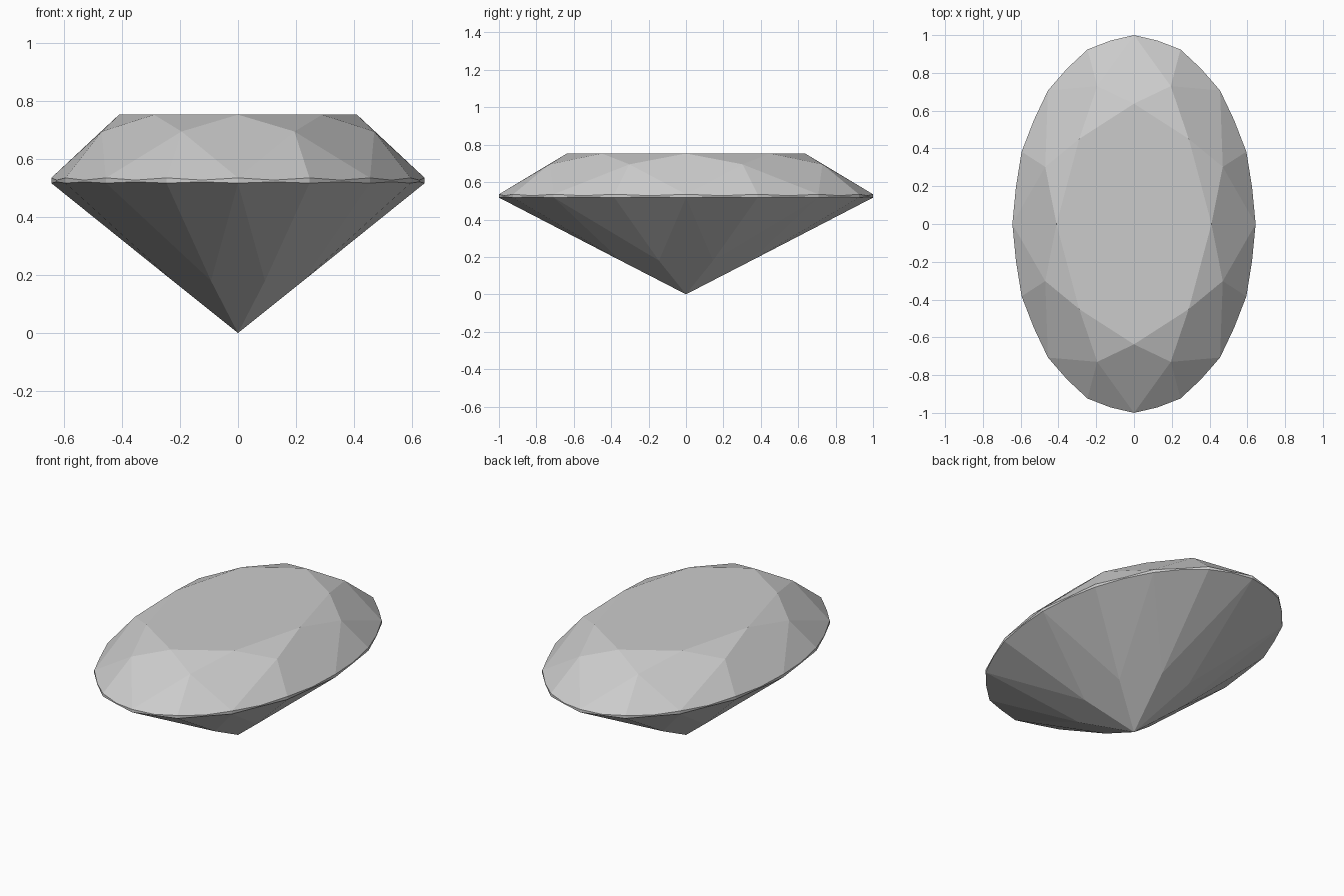
import bpy, bmesh
from math import cos, sin, pi

if "Cube" in bpy.data.objects:
    bpy.data.objects.remove(bpy.data.objects["Cube"])

RX, RY = 0.644, 1.0          # oval half-widths
bm = bmesh.new()


def ring(n, r, z, start=0.0):
    """Oval ring of n points; start is a fraction of one step."""
    pts = []
    for i in range(n):
        a = 2 * pi * (i + start) / n
        pts.append(bm.verts.new((RX * r * cos(a), RY * r * sin(a), z)))
    return pts


# Point rings from the table down to the bottom tip
table = ring(8, 0.637, 0.753)
crown = ring(8, 0.79, 0.695, 0.5)
g_top = ring(16, 1.0, 0.535)
g_top_mid = ring(16, 0.99, 0.5275, 0.5)
g_low_mid = ring(16, 0.99, 0.5215, 0.5)
g_low = ring(16, 1.0, 0.517)
pav = ring(8, 0.378, 0.18, 0.5)
tip = bm.verts.new((0, 0, 0))

bm.faces.new(table)
for i in range(8):
    j, k, p = (i + 1) % 8, 2 * i, (i - 1) % 8
    m, n = k + 1, (k + 2) % 16
    # Crown: star, kite and two girdle facets
    bm.faces.new((table[i], crown[i], table[j]))
    bm.faces.new((table[i], crown[p], g_top[k], crown[i]))
    bm.faces.new((crown[i], g_top[k], g_top_mid[k], g_top[m]))
    bm.faces.new((crown[i], g_top[m], g_top_mid[m], g_top[n]))
    # Pavilion: long kite and two girdle facets
    bm.faces.new((tip, pav[i], g_low[k], pav[p]))
    bm.faces.new((pav[i], g_low[m], g_low_mid[k], g_low[k]))
    bm.faces.new((pav[i], g_low[n], g_low_mid[m], g_low[m]))

# Scalloped girdle band
for i in range(16):
    j = (i + 1) % 16
    bm.faces.new((g_top[i], g_low[i], g_low_mid[i], g_top_mid[i]))
    bm.faces.new((g_top_mid[i], g_low_mid[i], g_low[j], g_top[j]))

bmesh.ops.recalc_face_normals(bm, faces=bm.faces)
mesh = bpy.data.meshes.new("oval_gem")
bm.to_mesh(mesh)
bm.free()
gem = bpy.data.objects.new("oval_gem", mesh)
bpy.context.collection.objects.link(gem)
